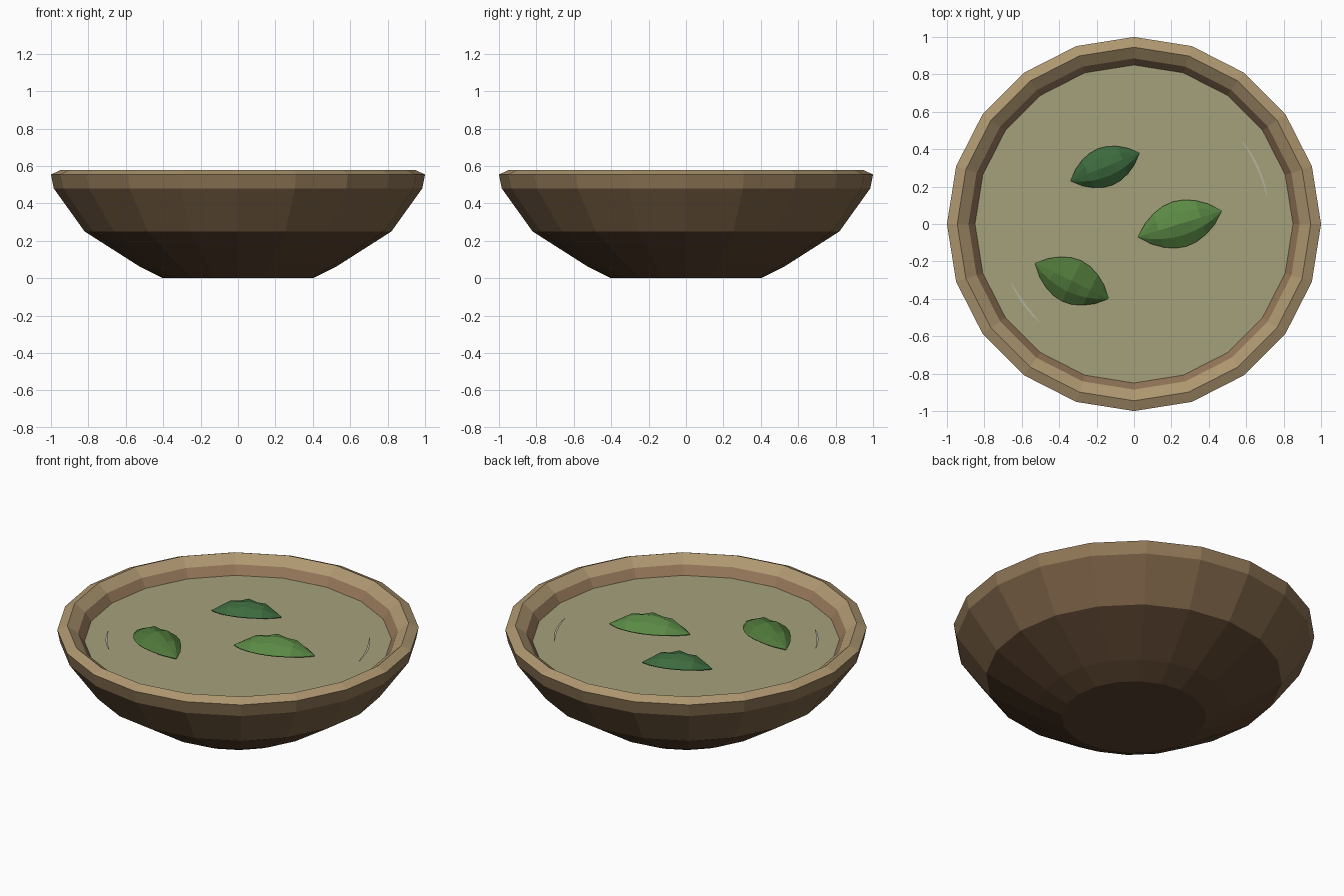
import bpy, bmesh, math
from mathutils import Matrix

if "Cube" in bpy.data.objects:
    bpy.data.objects.remove(bpy.data.objects["Cube"])

SIDES = 20
SOUP_Z = 0.484


def material(name, hex_color):
    rgb = [int(hex_color[i:i + 2], 16) / 255 for i in (0, 2, 4)]
    lin = [c / 12.92 if c <= 0.04045 else ((c + 0.055) / 1.055) ** 2.4 for c in rgb]
    m = bpy.data.materials.new(name)
    m.diffuse_color = (*lin, 1)
    m.use_nodes = True
    m.node_tree.nodes["Principled BSDF"].inputs["Base Color"].default_value = m.diffuse_color
    return m


def finish(bm, name, mats):
    bmesh.ops.recalc_face_normals(bm, faces=bm.faces[:])
    me = bpy.data.meshes.new(name)
    bm.to_mesh(me)
    bm.free()
    for m in mats:
        me.materials.append(m)
    ob = bpy.data.objects.new(name, me)
    bpy.context.collection.objects.link(ob)
    return ob


def lathe(name, profile, band_mats, mats):
    """Faceted solid of revolution, capped at both ends of the profile."""
    bm = bmesh.new()
    rings = []
    for r, z in profile:
        rings.append([bm.verts.new((r * math.cos(2 * math.pi * i / SIDES),
                                    r * math.sin(2 * math.pi * i / SIDES), z))
                      for i in range(SIDES)])
    for a, b, mi in zip(rings, rings[1:], band_mats):
        for i in range(SIDES):
            j = (i + 1) % SIDES
            bm.faces.new((a[i], a[j], b[j], b[i])).material_index = mi
    bm.faces.new(rings[0][::-1]).material_index = band_mats[0]
    bm.faces.new(rings[-1]).material_index = band_mats[-1]
    return finish(bm, name, mats)


# Wooden bowl: foot, flared outside, bevelled rim, inside wall and hidden basin
wood = [material("wood_dark", "5a432f"), material("wood_mid", "7d6347"),
        material("wood_light", "8f7656"), material("wood_rim", "ae9770"),
        material("wood_inside", "96785a")]
lathe("bowl",
      [(0.40, 0), (0.53, 0.065), (0.82, 0.25), (0.985, 0.48), (1.0, 0.555),
       (0.945, 0.58), (0.885, 0.535), (0.85, SOUP_Z), (0.72, 0.29), (0.42, 0.10)],
      [0, 0, 1, 2, 3, 3, 4, 4, 4], wood)

# Broth surface
lathe("broth", [(0.842, SOUP_Z - 0.012), (0.85, SOUP_Z)], [0],
      [material("broth_green", "a5a17b")])


# Floating leaves: arched, tented along the midrib, with pleated veins
def leaf(name, tip_a, tip_b, half_width, height, color, n=8):
    dx, dy = tip_b[0] - tip_a[0], tip_b[1] - tip_a[1]
    length = math.hypot(dx, dy)
    bm = bmesh.new()
    rows = []
    for k in range(1, n):
        t = k / n
        w = half_width * math.sin(math.pi * t) ** 0.8
        arch = math.sin(math.pi * t)
        pleat = 0.006 * (-1) ** k
        x = (t - 0.5) * length
        rows.append([bm.verts.new(co) for co in (
            (x, w, 0.025 * arch),
            (x, w * 0.5, (0.025 + height) / 2 * arch + 0.012 + pleat),
            (x, 0, height * arch),
            (x, -w * 0.5, (0.025 + height) / 2 * arch + 0.012 + pleat),
            (x, -w, 0.025 * arch))])
    start = bm.verts.new((-length / 2, 0, 0))
    end = bm.verts.new((length / 2, 0, 0))
    for a, b in zip(rows, rows[1:]):
        for i in range(4):
            bm.faces.new((a[i], a[i + 1], b[i + 1], b[i]))
    for i in range(4):
        bm.faces.new((start, rows[0][i + 1], rows[0][i]))
        bm.faces.new((end, rows[-1][i], rows[-1][i + 1]))
    bmesh.ops.recalc_face_normals(bm, faces=bm.faces[:])
    if sum(f.normal.z for f in bm.faces) < 0:
        bmesh.ops.reverse_faces(bm, faces=bm.faces[:])
    place = (Matrix.Translation(((tip_a[0] + tip_b[0]) / 2, (tip_a[1] + tip_b[1]) / 2,
                                 SOUP_Z + 0.004))
             @ Matrix.Rotation(math.atan2(dy, dx), 4, 'Z'))
    bm.transform(place)
    me = bpy.data.meshes.new(name)
    bm.to_mesh(me)
    bm.free()
    me.materials.append(material(name + "_green", color))
    ob = bpy.data.objects.new(name, me)
    bpy.context.collection.objects.link(ob)
    mod = ob.modifiers.new("thickness", 'SOLIDIFY')
    mod.thickness = 0.006
    mod.offset = -1


leaf("leaf_right", (0.02, -0.07), (0.47, 0.07), 0.125, 0.085, "5b8a45")
leaf("leaf_back", (-0.34, 0.23), (0.03, 0.38), 0.105, 0.075, "3d6b3e")
leaf("leaf_left", (-0.53, -0.21), (-0.135, -0.40), 0.12, 0.08, "4f773a")

# Thin tapered glints on the broth
glint_mat = material("glint_pale", "b4b4a0")


def glint(name, a0, a1, radius=0.727, width=0.012, n=8):
    bm = bmesh.new()
    pairs = []
    for k in range(n + 1):
        a = math.radians(a0 + (a1 - a0) * k / n)
        w = width / 2 * (0.3 + 0.7 * math.sin(math.pi * k / n))
        pairs.append([bm.verts.new((r * math.cos(a), r * math.sin(a), SOUP_Z + 0.004))
                      for r in (radius - w, radius + w)])
    for p, q in zip(pairs, pairs[1:]):
        bm.faces.new((p[0], p[1], q[1], q[0]))
    finish(bm, name, [glint_mat])


glint("glint_right", 12, 37)
glint("glint_left", 206, 225.5)
